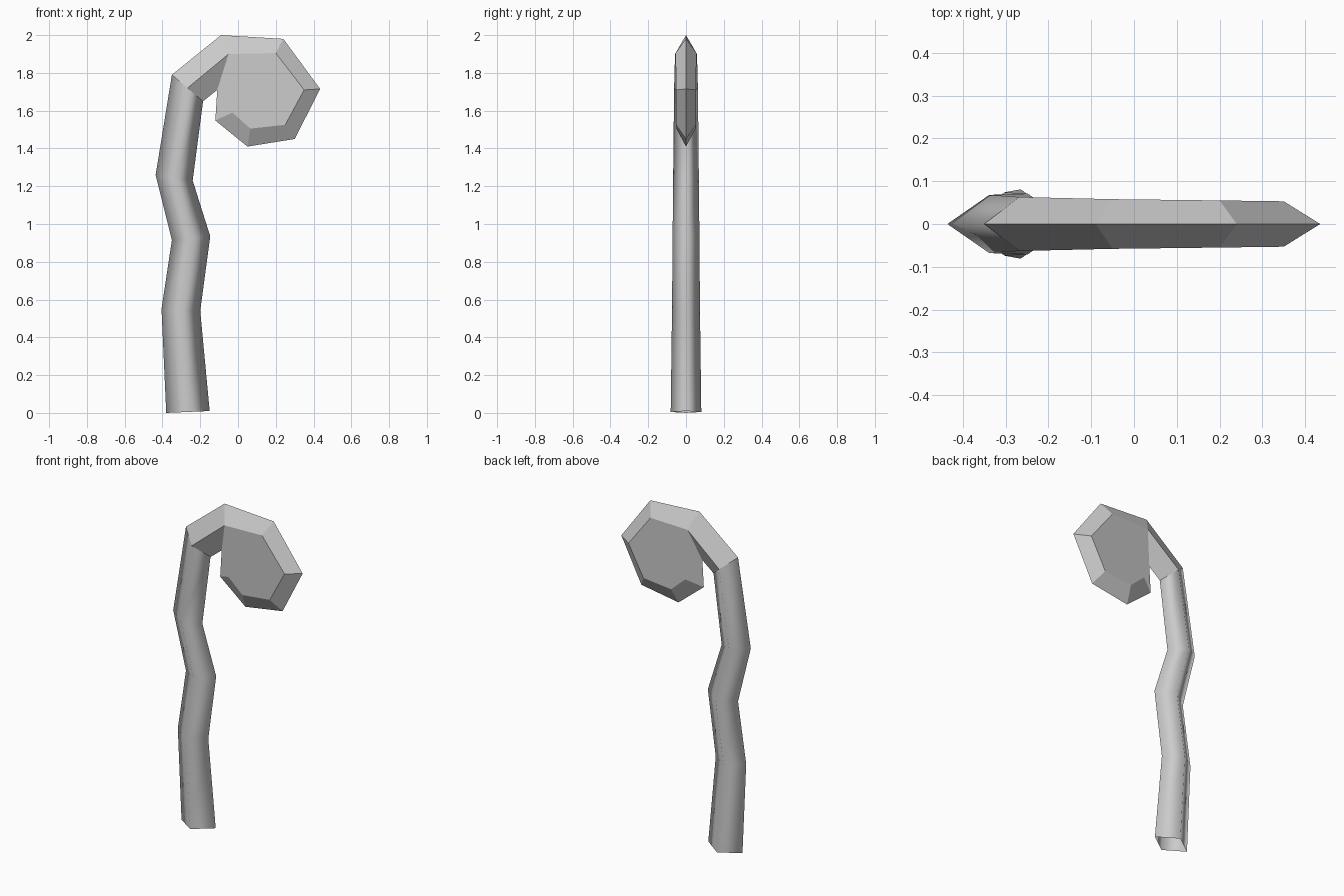
import bpy
import bmesh

cube = bpy.data.objects.get("Cube")
if cube:
    bpy.data.objects.remove(cube, do_unlink=True)

# One plain grey for the whole cane
grey = bpy.data.materials.new("light grey")
grey.use_nodes = True
colour = (0.6, 0.6, 0.6, 1.0)
grey.diffuse_color = colour
grey.node_tree.nodes["Principled BSDF"].inputs["Base Color"].default_value = colour


def finish(name, bm, smooth):
    """Turn a bmesh into a named object with consistent outward normals."""
    bmesh.ops.recalc_face_normals(bm, faces=bm.faces[:])
    for face in bm.faces:
        face.smooth = smooth
    mesh = bpy.data.meshes.new(name)
    bm.to_mesh(mesh)
    bm.free()
    mesh.materials.append(grey)
    obj = bpy.data.objects.new(name, mesh)
    bpy.context.collection.objects.link(obj)
    return obj


def vert(bm, point, y=0.0):
    x, z = point
    return bm.verts.new((x, y, z))


def diamond(bm, outer, ridge, inner, half):
    """Four-cornered section: outer, front ridge, inner, back ridge."""
    return [vert(bm, outer), vert(bm, ridge, -half),
            vert(bm, inner), vert(bm, ridge, half)]


def bridge(bm, ring_a, ring_b):
    for i in range(len(ring_a)):
        j = (i + 1) % len(ring_a)
        bm.faces.new((ring_a[i], ring_a[j], ring_b[j], ring_b[i]))


# Crooked stem: left edge, right edge, half depth of each section
hook_start = ((-0.35, 1.79), (-0.185, 1.65), 0.063)
sections = [
    ((-0.38, 0.0), (-0.15, 0.01), 0.081),
    ((-0.405, 0.55), (-0.20, 0.54), 0.074),
    ((-0.35, 0.915), (-0.147, 0.935), 0.071),
    ((-0.436, 1.26), (-0.24, 1.23), 0.068),
    hook_start,
]


def section_ring(bm, left, right, half):
    middle = [(a + b) / 2 for a, b in zip(left, right)]
    return diamond(bm, left, middle, right, half)


bm = bmesh.new()
rings = [section_ring(bm, *s) for s in sections]
for lower, upper in zip(rings, rings[1:]):
    bridge(bm, lower, upper)
finish("stem", bm, True)

# Curled head: a hook arm that runs into a bevelled, filled disc
rim = [  # outer point, ridge point, half depth
    ((0.24, 1.98), (0.20, 1.905), 0.055),
    ((0.435, 1.715), (0.35, 1.71), 0.053),
    ((0.30, 1.45), (0.25, 1.525), 0.052),
    ((0.05, 1.41), (0.065, 1.505), 0.051),
    ((-0.12, 1.548), (-0.03, 1.59), 0.05),
]
bm = bmesh.new()
start = section_ring(bm, *hook_start)
arm_end = diamond(bm, (-0.09, 2.0), (-0.05, 1.90), (-0.11, 1.71), 0.058)
bridge(bm, start, arm_end)

outer, front, inner, back = arm_end
front_loop, back_loop = [front], [back]
for edge, ridge, half in rim:
    next_outer = vert(bm, edge)
    next_front, next_back = vert(bm, ridge, -half), vert(bm, ridge, half)
    bm.faces.new((outer, next_outer, next_front, front))
    bm.faces.new((outer, back, next_back, next_outer))
    outer, front, back = next_outer, next_front, next_back
    front_loop.append(front)
    back_loop.append(back)

# Broad flat sides of the disc, meeting along its inner edge
bm.faces.new(front_loop + [outer, inner])
bm.faces.new(back_loop + [outer, inner])
finish("curled_head", bm, False)
